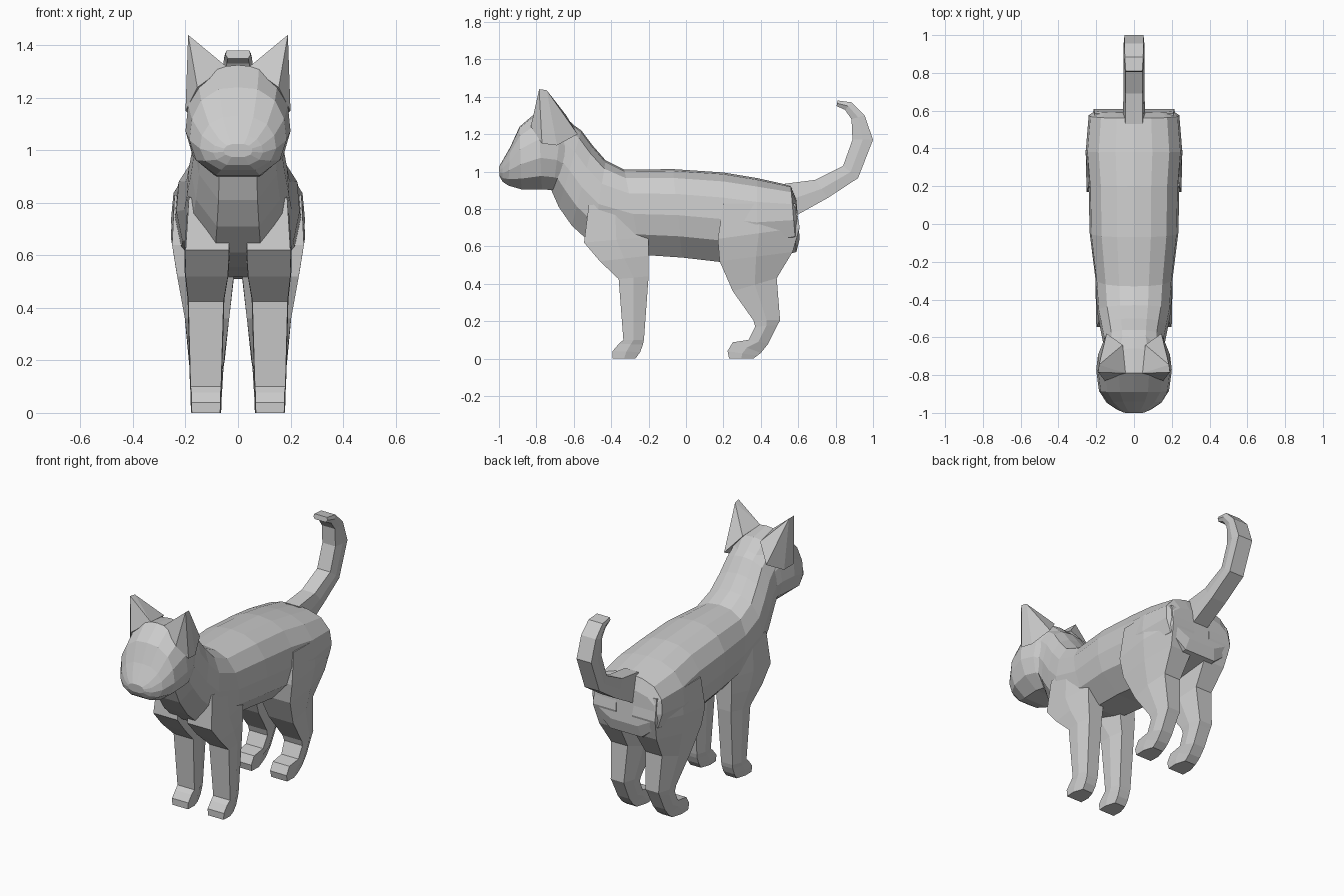
import bpy, bmesh


def finish(name, bm):
    bmesh.ops.recalc_face_normals(bm, faces=bm.faces)
    me = bpy.data.meshes.new(name)
    bm.to_mesh(me)
    bm.free()
    ob = bpy.data.objects.new(name, me)
    bpy.context.collection.objects.link(ob)
    return ob


def loft(name, rings, shape, side=1):
    """rings: (yA, zA, yB, zB, x0, x1); shape: (u across -1..1, v from A to B 0..1)"""
    bm = bmesh.new()
    loops = []
    for ya, za, yb, zb, x0, x1 in rings:
        cx, hw = (x0 + x1) / 2, (x1 - x0) / 2
        loops.append([bm.verts.new((side * (cx + u * hw), ya + v * (yb - ya), za + v * (zb - za)))
                      for u, v in shape])
    n = len(shape)
    for a, b in zip(loops, loops[1:]):
        for i in range(n):
            j = (i + 1) % n
            bm.faces.new((a[i], a[j], b[j], b[i]))
    bm.faces.new(loops[0])
    bm.faces.new(loops[-1])
    return finish(name, bm)


def symmetric(half):
    return half + [(-u, v) for u, v in reversed(half) if u > 0]


def centred(rows):
    return [(a, b, c, d, -w, w) for a, b, c, d, w in rows]


body_shape = symmetric([(0, 0), (.38, .02), (.73, .1), (.96, .28), (1, .52), (.9, .76), (.45, 1)])
head_shape = symmetric([(0, 0), (.4, .02), (.76, .15), (.95, .36), (1, .6), (.86, .83), (.45, 1)])
limb_shape = symmetric([(.96, 0), (1, .5), (.65, 1)])
tail_shape = symmetric([(.8, 0), (1, .5), (.9, 1)])

# Torso, chest and neck
loft("body", centred([
    (.59, .85, .608, .64, .205),
    (.56, .925, .59, .57, .24),
    (.38, .965, .38, .51, .256),
    (.20, .995, .18, .517, .24),
    (-.07, 1.013, -.02, .54, .235),
    (-.33, 1.01, -.24, .555, .205),
    (-.43, 1.06, -.50, .61, .195),
    (-.50, 1.14, -.61, .71, .178),
    (-.56, 1.22, -.68, .81, .165),
    (-.66, 1.29, -.72, .90, .16)]), body_shape)

# Head and muzzle
loft("head", centred([
    (-.57, 1.22, -.68, .90, .15),
    (-.66, 1.305, -.71, .90, .178),
    (-.79, 1.325, -.77, .905, .20),
    (-.89, 1.24, -.88, .905, .185),
    (-.94, 1.13, -.95, .925, .145),
    (-.98, 1.06, -.98, .945, .095),
    (-1.0, 1.025, -.997, .975, .055)]), head_shape)

# Tail: inner edge to outer edge
loft("tail", centred([
    (.53, .935, .58, .76, .058),
    (.69, .955, .76, .86, .056),
    (.84, 1.03, .92, .965, .056),
    (.89, 1.17, 1.0, 1.17, .056),
    (.885, 1.28, .955, 1.30, .056),
    (.85, 1.33, .885, 1.37, .054),
    (.805, 1.35, .81, 1.38, .048)]), tail_shape)

# Front edge to back edge of each leg, top to bottom
front_rings = [
    (-.52, .82, -.24, .85, .04, .19),
    (-.545, .62, -.20, .65, .03, .203),
    (-.46, .52, -.20, .55, .035, .203),
    (-.36, .425, -.20, .44, .052, .192),
    (-.335, .10, -.225, .10, .062, .183),
    (-.36, .078, -.23, .075, .064, .18),
    (-.392, .04, -.245, .035, .064, .18),
    (-.392, 0, -.27, 0, .066, .178)]
hind_rings = [
    (.20, .83, .585, .83, .03, .246),
    (.17, .64, .608, .70, .012, .256),
    (.18, .52, .57, .57, .012, .236),
    (.25, .36, .485, .43, .03, .206),
    (.36, .205, .503, .205, .05, .188),
    (.37, .17, .49, .18, .055, .185),
    (.335, .10, .44, .08, .06, .182),
    (.25, .087, .40, .03, .062, .18),
    (.222, .04, .38, .015, .062, .18),
    (.23, 0, .36, 0, .065, .178)]

for side, label in ((1, "left"), (-1, "right")):
    loft("front_leg_" + label, front_rings, limb_shape, side)
    loft("hind_leg_" + label, hind_rings, limb_shape, side)
    # Pointed ear
    bm = bmesh.new()
    for x, y, z in ((.19, -.785, 1.44), (.185, -.745, 1.435), (.045, -.79, 1.32), (.155, -.83, 1.24),
                    (.20, -.77, 1.15), (.19, -.69, 1.14), (.145, -.58, 1.2), (.06, -.64, 1.3)):
        bm.verts.new((side * x, y, z))
    bmesh.ops.convex_hull(bm, input=bm.verts)
    finish("ear_" + label, bm)
